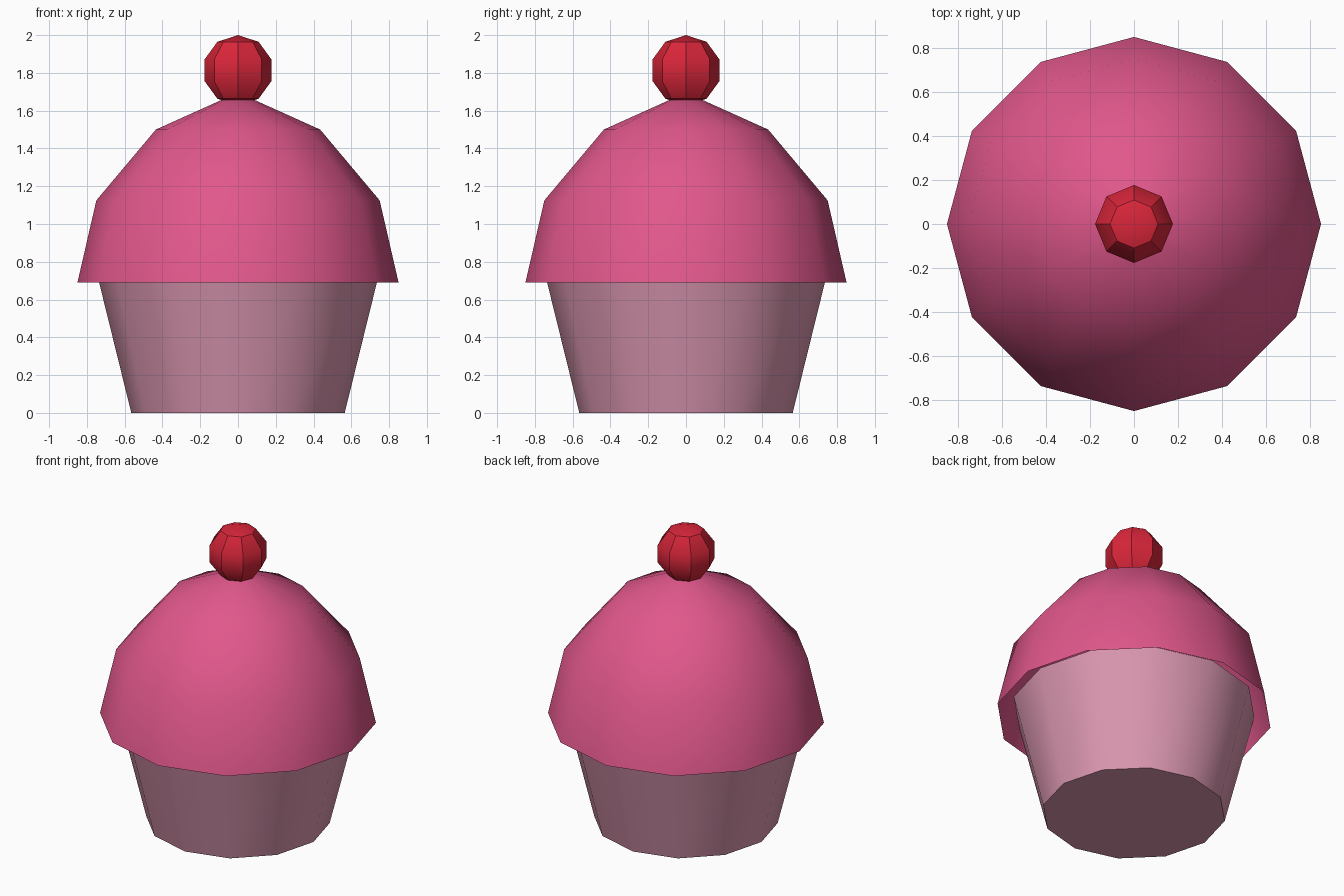
import bpy, bmesh, math

cube = bpy.data.objects.get("Cube")
if cube:
    bpy.data.objects.remove(cube, do_unlink=True)


def make_material(name, rgb):
    mat = bpy.data.materials.new(name)
    mat.use_nodes = True
    color = (*rgb, 1)
    mat.diffuse_color = color
    mat.node_tree.nodes["Principled BSDF"].inputs["Base Color"].default_value = color
    return mat


def finish(obj, name, mat, angle):
    """Name, colour and smooth the part, keeping steep edges sharp."""
    obj.name = obj.data.name = name
    obj.data.materials.append(mat)
    bpy.ops.object.select_all(action='DESELECT')
    obj.select_set(True)
    bpy.context.view_layer.objects.active = obj
    bpy.ops.object.shade_smooth_by_angle(angle=math.radians(angle))


def lathe(name, profile, sides, mat, angle, cap_bottom):
    """Turn a (radius, height) profile around z; the top is always closed."""
    bm = bmesh.new()
    rings = []
    for r, z in profile:
        turns = [2 * math.pi * i / sides for i in range(sides)]
        rings.append([bm.verts.new((r * math.cos(a), r * math.sin(a), z)) for a in turns])
    for low, high in zip(rings, rings[1:]):
        for i in range(sides):
            j = (i + 1) % sides
            bm.faces.new((low[i], low[j], high[j], high[i]))
    bm.faces.new(rings[-1])
    if cap_bottom:
        bm.faces.new(rings[0][::-1])
    mesh = bpy.data.meshes.new(name)
    bm.to_mesh(mesh)
    bm.free()
    obj = bpy.data.objects.new(name, mesh)
    bpy.context.collection.objects.link(obj)
    finish(obj, name, mat, angle)


wrapper_pink = make_material("wrapper pink", (0.71, 0.31, 0.435))
frosting_pink = make_material("frosting pink", (0.75, 0.096, 0.26))
cherry_red = make_material("cherry red", (0.69, 0.019, 0.042))

# Tapered paper cup, reaching slightly into the frosting
lathe("paper_cup", [(0.565, 0), (0.75, 0.75)], 12, wrapper_pink, 35, True)

# Domed frosting shell, open underneath
dome = [(0.85, 0.69), (0.75, 1.125), (0.435, 1.5), (0.08, 1.66)]
lathe("frosting", dome, 12, frosting_pink, 35, False)

# Faceted cherry on top
bpy.ops.mesh.primitive_uv_sphere_add(segments=8, ring_count=5, radius=0.186,
                                     location=(0, 0, 1.814))
finish(bpy.context.object, "cherry", cherry_red, 35)
